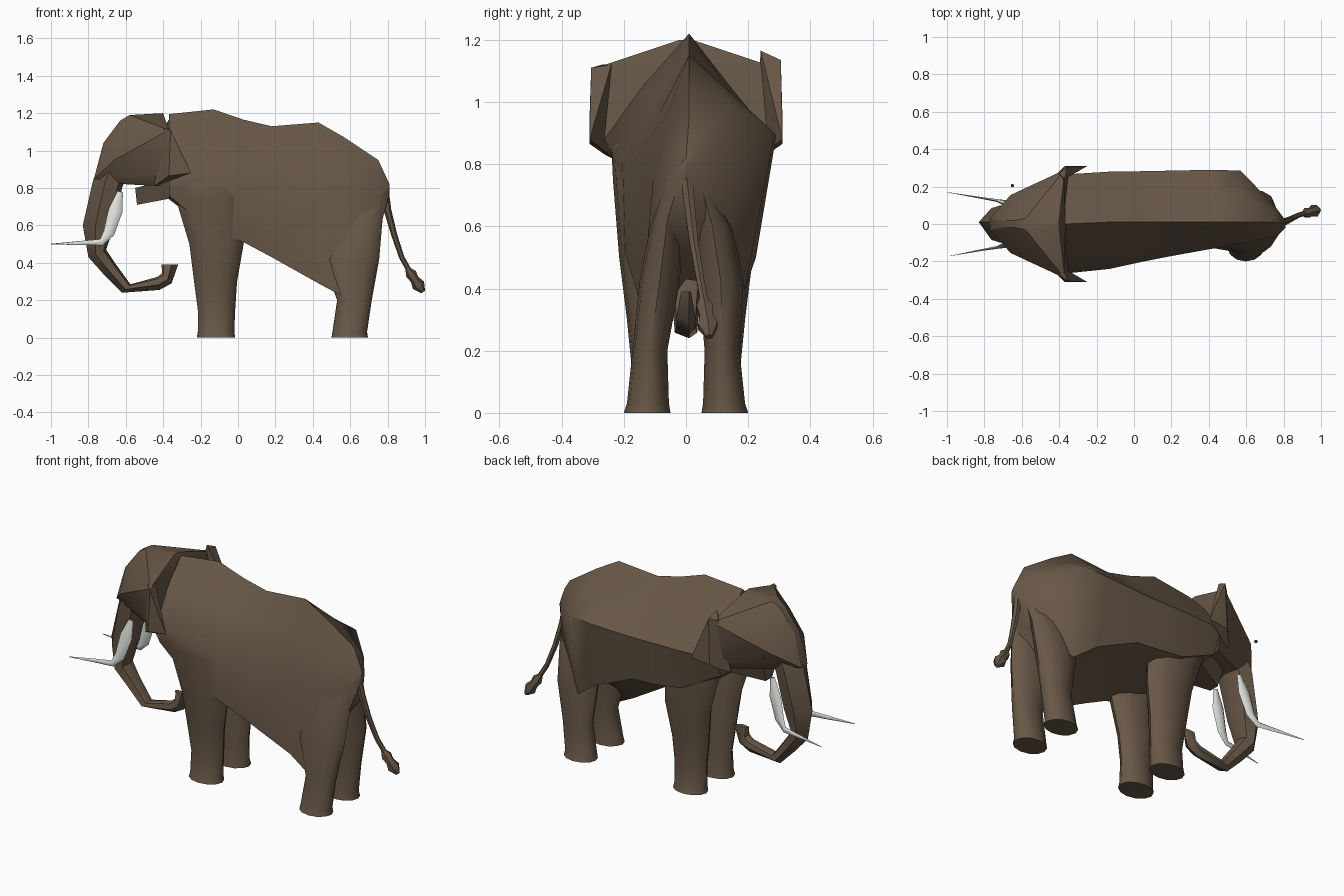
import bpy, bmesh, math
from mathutils import Vector

if "Cube" in bpy.data.objects:
    bpy.data.objects.remove(bpy.data.objects["Cube"])


def material(name, rgb):
    m = bpy.data.materials.new(name)
    m.diffuse_color = (*rgb, 1)
    m.use_nodes = True
    m.node_tree.nodes["Principled BSDF"].inputs["Base Color"].default_value = m.diffuse_color
    return m


HIDE = material("brown hide", (0.138, 0.096, 0.063))
IVORY = material("ivory", (0.74, 0.76, 0.74))
DARK = material("dark eye", (0.03, 0.03, 0.02))


def finish(name, bm, mat, angle=45):
    bmesh.ops.recalc_face_normals(bm, faces=bm.faces[:])
    me = bpy.data.meshes.new(name)
    bm.to_mesh(me)
    bm.free()
    me.materials.append(mat)
    ob = bpy.data.objects.new(name, me)
    bpy.context.collection.objects.link(ob)
    bpy.ops.object.select_all(action='DESELECT')
    ob.select_set(True)
    bpy.context.view_layer.objects.active = ob
    bpy.ops.object.shade_smooth_by_angle(angle=math.radians(angle))
    return ob


def loft(name, rings, mat, angle=45):
    """Skin a list of equal-length point rings and cap both ends."""
    bm = bmesh.new()
    vs = [[bm.verts.new(p) for p in r] for r in rings]
    n = len(vs[0])
    for a, b in zip(vs, vs[1:]):
        for i in range(n):
            j = (i + 1) % n
            bm.faces.new((a[i], a[j], b[j], b[i]))
    bm.faces.new(vs[0])
    bm.faces.new(vs[-1][::-1])
    return finish(name, bm, mat, angle)


def hull(name, pts, mat, angle=30):
    bm = bmesh.new()
    for p in pts:
        bm.verts.new(p)
    bmesh.ops.convex_hull(bm, input=bm.verts[:])
    loose = [v for v in bm.verts if not v.link_faces]
    bmesh.ops.delete(bm, geom=loose, context='VERTS')
    return finish(name, bm, mat, angle)


def tube(name, path, mat, sides=6, flat=1.0):
    """Tube along (x, y, z, radius) points, optionally flattened sideways."""
    pts = [Vector(p[:3]) for p in path]
    rings = []
    for i, p in enumerate(pts):
        d = (pts[min(i + 1, len(pts) - 1)] - pts[max(i - 1, 0)]).normalized()
        u = d.cross(Vector((0, 1, 0))).normalized()
        v = d.cross(u) * flat
        rings.append([p + path[i][3] * (u * math.cos(a) + v * math.sin(a))
                      for a in (k * math.tau / sides for k in range(sides))])
    return loft(name, rings, mat)


def leg(name, sections, side):
    """Oval sections (z, x0, x1, y0, y1) stacked into a leg."""
    rings = []
    for z, x0, x1, y0, y1 in sections:
        rings.append([((x0 + x1) / 2 + (x1 - x0) / 2 * math.cos(a),
                       side * ((y0 + y1) / 2 + (y1 - y0) / 2 * math.sin(a)), z)
                      for a in (k * math.tau / 12 for k in range(12))])
    return loft(name, rings, HIDE)


def both(pts):
    return [(x, s * y, z) for x, y, z in pts for s in (1, -1)]


# Body: sections from neck to rump, ridge first then around the +y side
body = [
    (-0.37, [(0, 1.195), (.14, 1.05), (.265, .88), (.2, .76), (0, .74), (-.2, .76), (-.265, .88), (-.14, 1.05)]),
    (-0.13, [(.01, 1.22), (.15, 1.04), (.28, .88), (.24, .64), (0, .56), (-.21, .56), (-.24, .85), (-.12, 1.035)]),
    (0.03, [(.01, 1.165), (.15, 1.02), (.282, .88), (.245, .62), (0, .54), (-.195, .51), (-.205, .825), (-.1, .995)]),
    (0.18, [(.01, 1.13), (.15, 1.005), (.285, .88), (.24, .61), (0, .51), (-.17, .43), (-.175, .8), (-.085, .965)]),
    (0.43, [(.01, 1.15), (.155, 1.02), (.29, .89), (.225, .50), (0, .45), (-.13, .29), (-.13, .77), (-.06, .96)]),
    (0.57, [(.01, 1.07), (.155, .985), (.285, .90), (.19, .40), (0, .43), (-.155, .215), (-.105, .755), (-.05, .92)]),
    (0.75, [(.01, .95), (.06, .92), (.10, .86), (.085, .62), (0, .6), (-.08, .55), (-.07, .75), (-.035, .86)]),
    (0.81, [(0, .82), (.012, .81), (.02, .80), (.015, .77), (0, .75), (-.015, .77), (-.02, .79), (-.01, .81)]),
]
loft("body", [[(x, y, z) for y, z in sec] for x, sec in body], HIDE, 50)

# Head, flaring backwards to the ears
hull("head", both([
    (-.63, .02, 1.16), (-.58, .03, 1.19), (-.4, .02, 1.2), (-.72, .02, 1.04),
    (-.66, .155, .95), (-.6, .11, 1.1), (-.37, .29, 1.11), (-.35, .285, .88),
    (-.53, .16, .87), (-.6, .09, .82), (-.42, .18, .81), (-.77, .03, .85)]), HIDE)
# Lower jaw
hull("jaw", both([(-.54, .03, .71), (-.55, .06, .8), (-.42, .06, .77),
                  (-.33, .12, .75), (-.35, .15, .85)]), HIDE)

for side, word in ((1, "left"), (-1, "right")):
    # Ear fringe
    hull(word + "_ear", [(x, side * y, z) for x, y, z in [
        (-.4, .27, 1.12), (-.36, .305, 1.11 if side < 0 else 1.135), (-.37, .24, 1.12 if side < 0 else 1.165),
        (-.29, .31, .96), (-.25, .31, .88), (-.37, .31, .865), (-.42, .26, .83),
        (-.45, .22, .81), (-.33, .27, .92)]], HIDE)
    # Legs, their tops buried in the body
    leg(word + "_front_leg", [
        (0, -.22, -.015, .05, .2), (.03, -.215, -.02, .055, .19), (.15, -.215, -.015, .06, .175),
        (.3, -.235, -.005, .06, .19), (.5, -.26, .03, .07, .215),
        (.75, -.335, .03, .08, .235), (.86, -.33, -.03, .1, .24), (1, -.3, -.1, .08, .12)], side)
    hind_top = ([(.42, .45, .755, .02, .15), (.6, .5, .77, .01, .115), (.76, .6, .785, .01, .065)]
                if side < 0 else
                [(.42, .5, .75, .04, .185), (.6, .5, .76, .02, .15), (.76, .55, .785, .01, .07)])
    leg(word + "_hind_leg", [
        (0, .5, .695, .05, .2), (.03, .505, .69, .055, .19),
        (.2, .53, .715, .06, .172)] + hind_top, side)
    # Tusk: broad blade at the root, thin point
    tube(word + "_tusk", [
        (-.63, side * .095, .78, .015), (-.655, side * .105, .68, .038),
        (-.69, side * .115, .56, .03), (-.73, side * .125, .51, .018),
        (-.82, side * .14, .507, .012),
        (-1.0 if side > 0 else -.98, side * .17, .5, .002)], IVORY, 6, .45)

# Trunk: outer point, inner point and half width for every section
trunk = [
    (-.70, 1.04, -.55, .98, .10), (-.775, .84, -.62, .80, .10), (-.83, .6, -.66, .6, .085),
    (-.80, .43, -.705, .47, .06), (-.715, .335, -.655, .395, .045),
    (-.62, .24, -.575, .285, .036), (-.42, .255, -.43, .325, .03),
    (-.355, .29, -.405, .345, .03), (-.32, .39, -.41, .39, .016)]
rings = []
for ox, oz, ix, iz, w in trunk:
    def at(t, y):
        return (ox + (ix - ox) * t, y, oz + (iz - oz) * t)
    rings.append([at(0, .01), at(.4, w), at(.85, w * .8), at(1, 0), at(.85, -w * .8), at(.4, -w)])
loft("trunk", rings, HIDE)

# Tail and tuft
tube("tail", [(.785, 0, .78, .022), (.80, .01, .68, .02), (.835, .025, .55, .016),
              (.875, .045, .43, .014), (.92, .06, .35, .014)], HIDE)
tube("tail_tuft", [(.905, .055, .37, .012), (.925, .06, .34, .03), (.945, .065, .31, .024),
                   (.965, .07, .28, .036), (.99, .075, .245, .012)], HIDE)

# Eye
bm = bmesh.new()
bmesh.ops.create_icosphere(bm, subdivisions=1, radius=.01)
bmesh.ops.translate(bm, verts=bm.verts[:], vec=(-.65, .205, .94))
finish("left_eye", bm, DARK)
